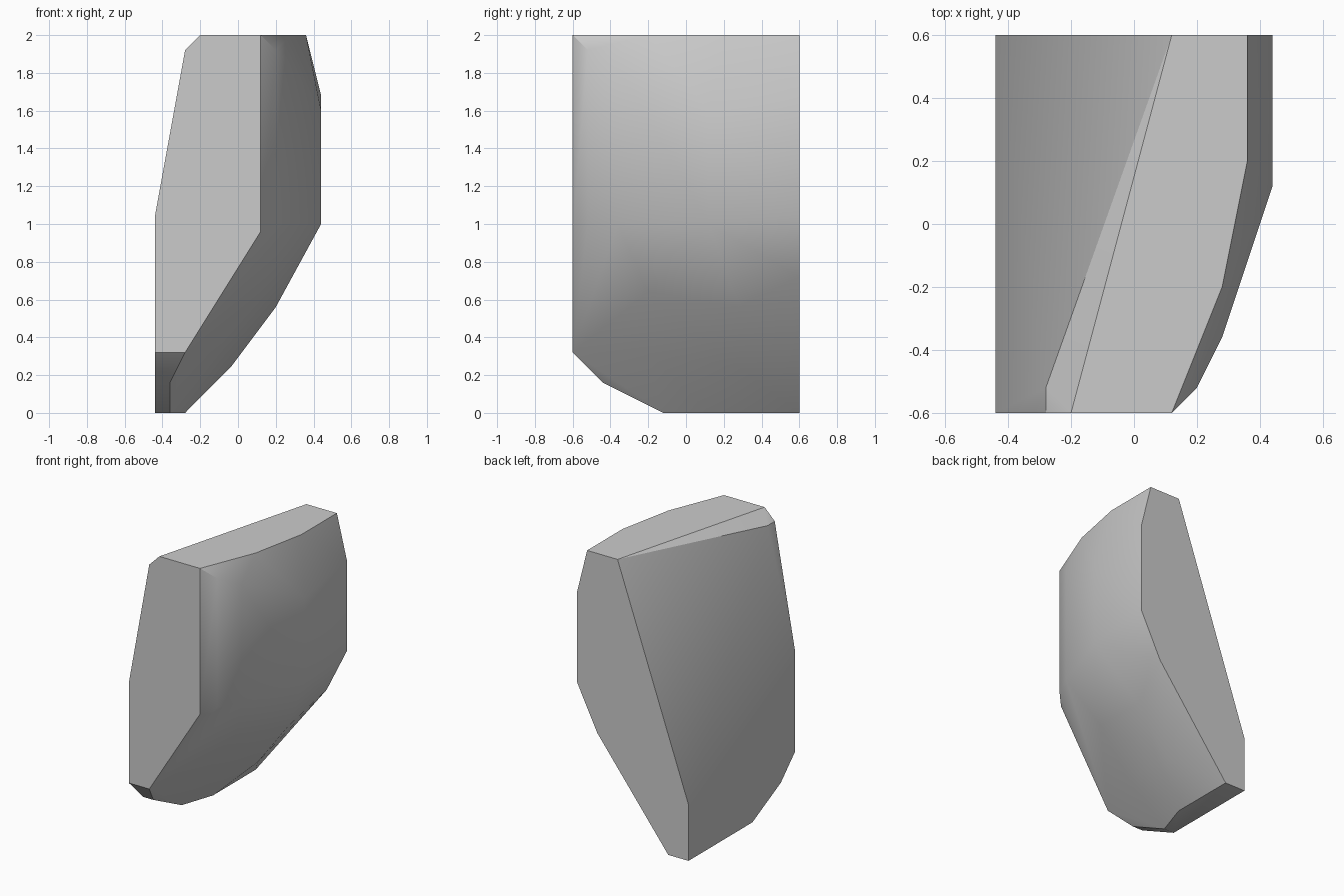
import bpy
import bmesh
import math

default_cube = bpy.data.objects.get("Cube")
if default_cube:
    bpy.data.objects.remove(default_cube, do_unlink=True)

# All positions lie on a regular lattice with this step
STEP = 0.04
FRONT, BACK = -15, 15
BOTTOM, TOP = 0, 50


def upright_profile(depth, outline):
    """Outline of (x, z) pairs standing at one depth."""
    return [(x, depth, z) for x, z in outline]


def level_profile(height, outline):
    """Outline of (x, y) pairs lying at one height."""
    return [(x, y, height) for x, y in outline]


def make_material(name, colour):
    material = bpy.data.materials.new(name)
    material.use_nodes = True
    material.diffuse_color = colour
    shader = material.node_tree.nodes["Principled BSDF"]
    shader.inputs["Base Color"].default_value = colour
    return material


# Flat end faces
front_face = upright_profile(FRONT, [
    (-11, 8), (-7, 8), (3, 24), (3, 50), (-5, 50), (-7, 48), (-11, 26)])
back_face = upright_profile(BACK, [
    (9, 50), (3, 50), (-11, 10), (-11, 0), (-7, 0), (7, 18), (11, 26), (11, 42)])

# Flat top and foot
top_face = level_profile(TOP, [(3, -15), (7, -5), (9, 5), (9, 15)])
foot_face = level_profile(BOTTOM, [(-11, -3), (-9, -3), (-7, 3), (-7, 15)])

# Bulging left side: upper and lower rim of the rounded panel
panel_upper = [(5, -13, 48), (7, -9, 46), (11, 3, 40)]
panel_lower = level_profile(25, [(5, -13), (7, -9), (11, 3)])

# Curved underside, front toe bevel and the small top corner bevel
underside = [(5, 7, 14), (-1, 7, 6), (3, -5, 16), (-3, -5, 8)]
toe_bevel = [(-11, -11, 4), (-9, -11, 4)]
corner_bevel = [(-7, -13, 48)]


def build_convex_block(name, profiles, material):
    """Wrap a tight faceted skin around the profiles."""
    bm = bmesh.new()
    for profile in profiles:
        for point in profile:
            bm.verts.new([STEP * value for value in point])
    bmesh.ops.remove_doubles(bm, verts=bm.verts[:], dist=STEP / 10)
    hull = bmesh.ops.convex_hull(bm, input=bm.verts[:])
    loose = [v for v in bm.verts if not v.link_faces]
    bmesh.ops.delete(bm, geom=loose, context="VERTS")
    bmesh.ops.dissolve_limit(bm, angle_limit=math.radians(0.5),
                             verts=bm.verts[:], edges=bm.edges[:])
    bmesh.ops.recalc_face_normals(bm, faces=bm.faces[:])

    mesh = bpy.data.meshes.new(name)
    bm.to_mesh(mesh)
    bm.free()
    mesh.materials.append(material)
    block = bpy.data.objects.new(name, mesh)
    bpy.context.collection.objects.link(block)
    return block


stone_grey = make_material("stone_grey", (0.6, 0.6, 0.6, 1))
block = build_convex_block(
    "faceted_block",
    [front_face, back_face, top_face, foot_face, panel_upper, panel_lower,
     underside, toe_bevel, corner_bevel],
    stone_grey)

# Soft shading across the gentle facets, crisp edges elsewhere
bpy.ops.object.select_all(action="DESELECT")
block.select_set(True)
bpy.context.view_layer.objects.active = block
bpy.ops.object.shade_smooth_by_angle(angle=math.radians(30))
